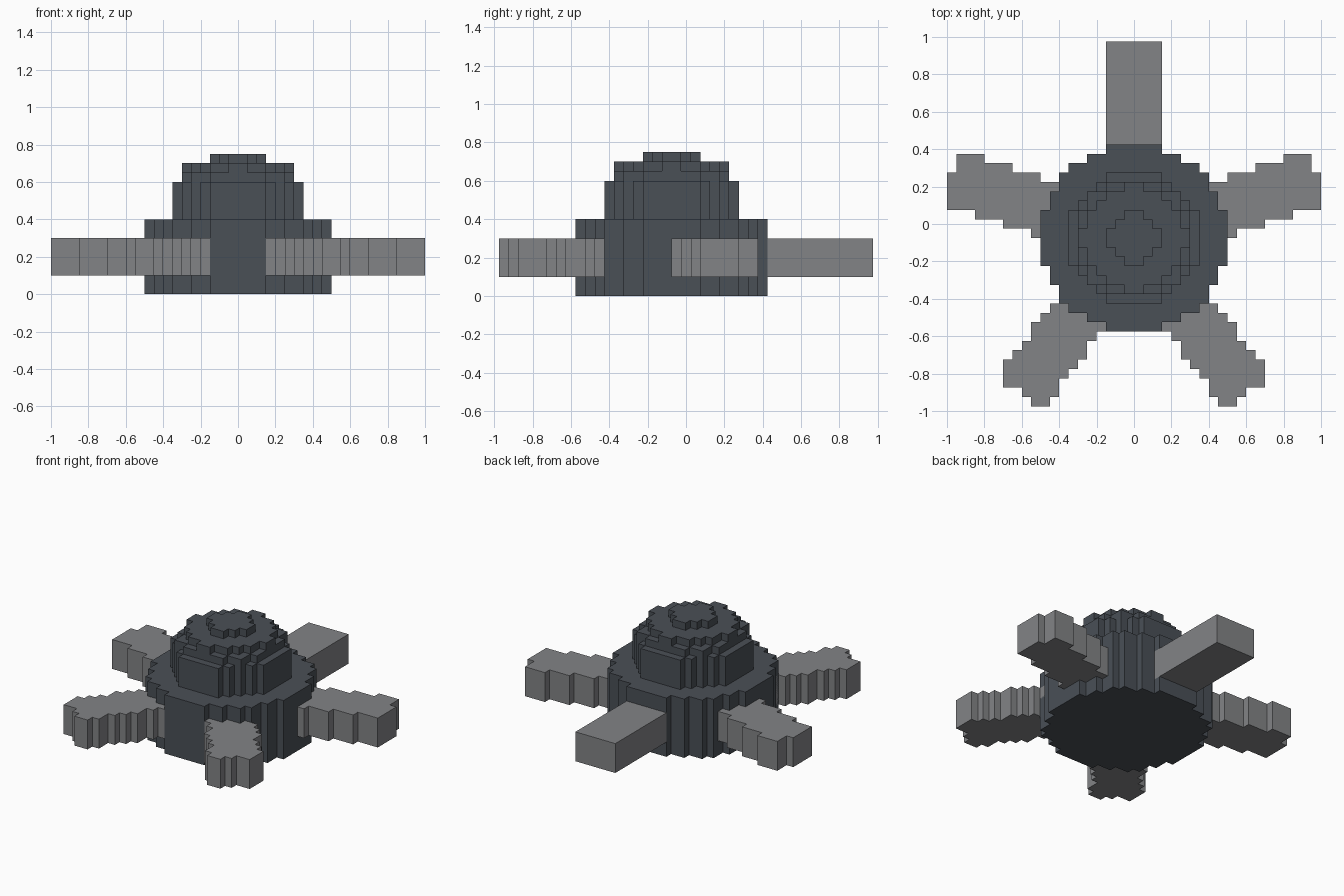
import bpy, bmesh, math

if "Cube" in bpy.data.objects:
    bpy.data.objects.remove(bpy.data.objects["Cube"])

U = 0.05            # block size
CY = -0.075         # hub centre on y


def material(name, rgb):
    m = bpy.data.materials.new(name)
    m.diffuse_color = (*rgb, 1)
    m.use_nodes = True
    m.node_tree.nodes["Principled BSDF"].inputs["Base Color"].default_value = m.diffuse_color
    return m


dark = material("dark slate", (0.068, 0.079, 0.094))
grey = material("mid grey", (0.225, 0.23, 0.24))


def block_slab(name, inside, z0, z1, mat):
    """Extrude every grid cell whose centre passes the test, as one clean slab."""
    bm = bmesh.new()
    cells = [(i, j) for i in range(-24, 24) for j in range(-24, 24)
             if inside(i + 0.5, j + 0.5)]
    for i, j in cells:
        corners = [(i, j), (i + 1, j), (i + 1, j + 1), (i, j + 1)]
        bm.faces.new([bm.verts.new((x * U, y * U + CY, z0)) for x, y in corners])
    bmesh.ops.remove_doubles(bm, verts=bm.verts, dist=0.001)
    base = bm.faces[:]
    ext = bmesh.ops.extrude_face_region(bm, geom=base, use_keep_orig=True)
    tops = [g for g in ext["geom"] if isinstance(g, bmesh.types.BMVert)]
    bmesh.ops.translate(bm, verts=tops, vec=(0, 0, z1 - z0))
    bmesh.ops.recalc_face_normals(bm, faces=bm.faces)
    bmesh.ops.dissolve_limit(bm, angle_limit=0.01, verts=bm.verts, edges=bm.edges)
    bmesh.ops.triangulate(bm, faces=[f for f in bm.faces if len(f.verts) > 4])
    bmesh.ops.recalc_face_normals(bm, faces=bm.faces)
    me = bpy.data.meshes.new(name)
    bm.to_mesh(me)
    bm.free()
    me.materials.append(mat)
    ob = bpy.data.objects.new(name, me)
    bpy.context.collection.objects.link(ob)
    return ob


def disc(r2):
    return lambda x, y: x * x + y * y <= r2


def spoke(angle):
    c, s = math.cos(angle), math.sin(angle)
    return lambda x, y: 7 < x * c + y * s < 20.6 and abs(y * c - x * s) < 3


# round hub and stepped dome: squared radius in blocks, bottom, top
for name, r2, z0, z1 in [("hub", 100, 0.0, 0.4),
                         ("dome_wall", 49, 0.4, 0.6),
                         ("dome_lower_step", 41.5, 0.6, 0.65),
                         ("dome_upper_step", 31.5, 0.65, 0.7),
                         ("dome_cap", 7, 0.7, 0.75)]:
    block_slab(name, disc(r2), z0, z1, dark)

# five radial arms
for k in range(5):
    block_slab(f"arm_{k + 1}", spoke(math.radians(90 + 72 * k)), 0.1, 0.3, grey)
